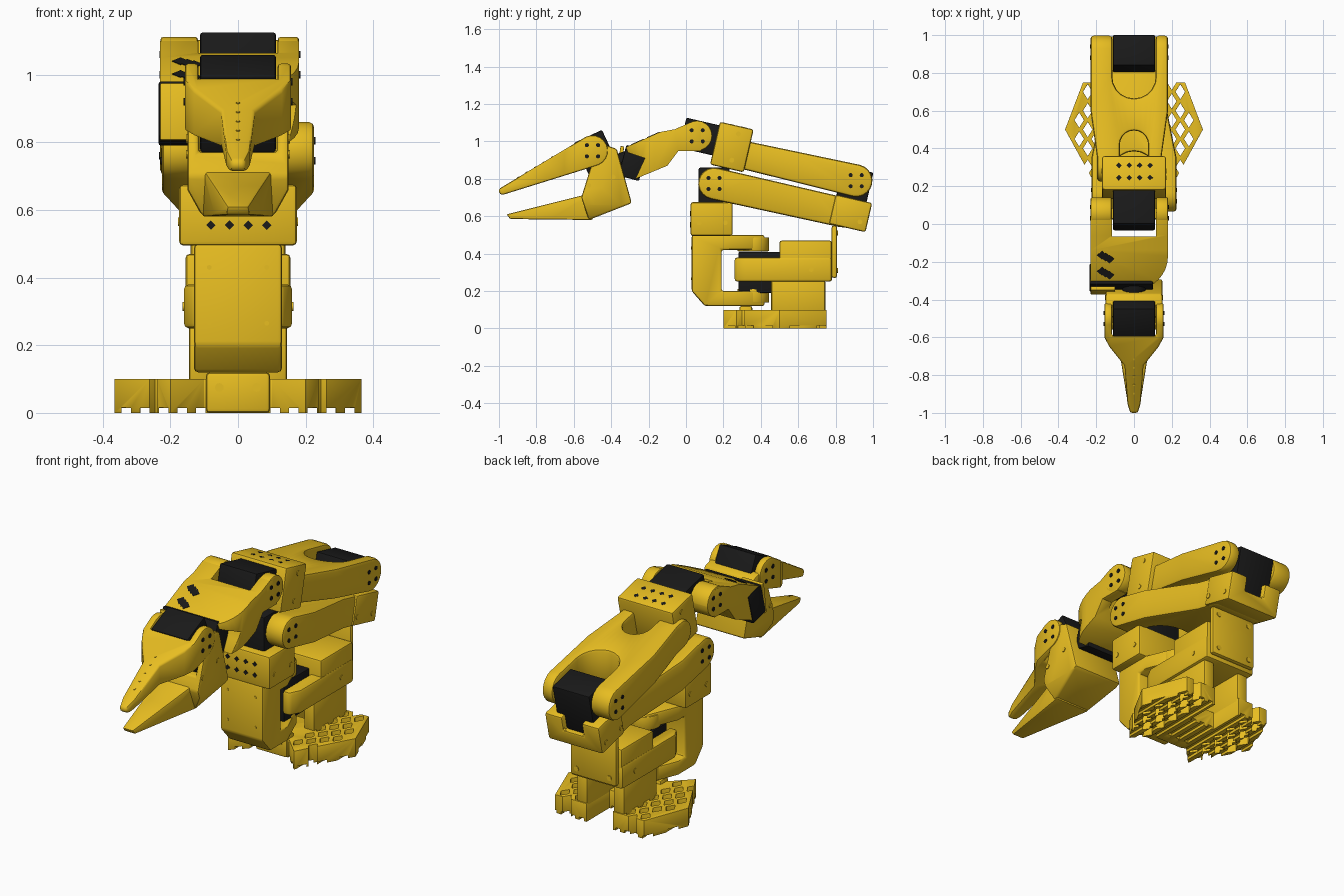
import bpy, bmesh
from math import sin, cos, pi, radians
from mathutils import Vector, Matrix

cube = bpy.data.objects.get("Cube")
if cube:
    bpy.data.objects.remove(cube, do_unlink=True)


def material(name, rgb):
    mat = bpy.data.materials.new(name)
    mat.use_nodes = True
    mat.diffuse_color = (*rgb, 1)
    mat.node_tree.nodes["Principled BSDF"].inputs["Base Color"].default_value = (*rgb, 1)
    return mat


YELLOW = material("yellow plastic", (.85, .54, .016))
BLACK = material("black plastic", (.01, .01, .01))

# Joint pivots as (y, z)
SHOULDER, ELBOW = Vector((.15, .775)), Vector((.91, .79))
WRIST, JAW, JAW_TIP = Vector((.06, 1.03)), Vector((-.5, .95)), Vector((-.98, .735))
ARM_TILT = -13


def to_object(name, bm, mat):
    bmesh.ops.recalc_face_normals(bm, faces=bm.faces)
    mesh = bpy.data.meshes.new(name)
    bm.to_mesh(mesh)
    bm.free()
    mesh.materials.append(mat)
    ob = bpy.data.objects.new(name, mesh)
    bpy.context.collection.objects.link(ob)
    return ob


def extrude(name, outline, axis, low, high, mat=YELLOW):
    """Extrude a flat outline along one axis (x is 0, y is 1, z is 2)."""
    bm = bmesh.new()
    verts = []
    for point in outline:
        place = list(point)
        place.insert(axis, low)
        verts.append(bm.verts.new(place))
    result = bmesh.ops.extrude_face_region(bm, geom=[bm.faces.new(verts)])
    step = Vector((0, 0, 0))
    step[axis] = high - low
    moved = [g for g in result["geom"] if isinstance(g, bmesh.types.BMVert)]
    bmesh.ops.translate(bm, vec=step, verts=moved)
    return to_object(name, bm, mat)


def apply_modifiers(ob):
    graph = bpy.context.evaluated_depsgraph_get()
    graph.update()
    ob.data = bpy.data.meshes.new_from_object(ob.evaluated_get(graph))
    ob.modifiers.clear()


def combine(ob, cutter, operation="DIFFERENCE"):
    mod = ob.modifiers.new("cut", "BOOLEAN")
    mod.operation, mod.solver, mod.object = operation, "EXACT", cutter
    apply_modifiers(ob)
    bpy.data.objects.remove(cutter, do_unlink=True)


def finish(ob, width=.012):
    mod = ob.modifiers.new("round", "BEVEL")
    mod.width, mod.segments, mod.limit_method = width, 2, "ANGLE"
    mod.angle_limit = radians(35)
    apply_modifiers(ob)
    ob.data.shade_smooth()
    ob.data.set_sharp_from_angle(angle=radians(35))
    return ob


def rect(centre, length, height, tilt=0):
    u = Vector((cos(radians(tilt)), sin(radians(tilt)))) * length / 2
    v = Vector((-sin(radians(tilt)), cos(radians(tilt)))) * height / 2
    c = Vector(centre)
    return [c - u - v, c + u - v, c + u + v, c - u + v]


def capsule(start, end, start_radius, end_radius, steps=10):
    """Outline of a tapered bar with round ends."""
    a, b = Vector(start), Vector(end)
    along = (b - a).normalized()
    across = Vector((-along.y, along.x))
    turns = [pi * k / steps for k in range(steps + 1)]
    return ([a + (across * cos(t) - along * sin(t)) * start_radius for t in turns]
            + [b + (along * sin(t) - across * cos(t)) * end_radius for t in turns])


def mirrored(half, shift=0):
    return [(shift + x, y) for x, y in half] + [(shift - x, y) for x, y in reversed(half)]


def slab(name, side, half, shift=0, mat=YELLOW, width=.012):
    return finish(extrude(name, side, 0, shift - half, shift + half, mat), width)


def sculpt(name, side, plan, slots=(), width=.015):
    """Part with a side outline (y, z), a plan outline (x, y) and slots from above."""
    ob = extrude(name, side, 0, -1, 1)
    combine(ob, extrude("plan", plan, 2, -1, 2), "INTERSECT")
    for slot in slots:
        combine(ob, extrude("slot", slot, 2, -2, 3))
    return finish(ob, width)


def fork(inner, outer, radius=.115):
    """Plan of the opening between the two prongs of a fork."""
    return capsule((0, inner), (0, outer), radius, radius)


def motor(name, centre, tilt=0):
    slab(name, rect(centre, .165, .28, tilt), .112, 0, BLACK, .008)


def studs(name, spots, normal, radius, depth=.005, sides=12, mat=YELLOW, stretch=1):
    """Short discs or diamonds that all face one way."""
    bm = bmesh.new()
    turn = Vector(normal).to_track_quat("Z", "Y").to_matrix().to_4x4()
    shape = turn @ Matrix.Diagonal((1, stretch, 1, 1))
    for spot in spots:
        bmesh.ops.create_cone(bm, cap_ends=True, segments=sides, radius1=radius, radius2=radius,
                              depth=depth, matrix=Matrix.Translation(spot) @ shape)
    return to_object(name, bm, mat)


def side_screws(name, points, half, shift=0, radius=.013, mat=YELLOW):
    studs(name, [(shift + s * half, y, z) for s in (-1, 1) for y, z in points], (1, 0, 0), radius, mat=mat)


def pivot_screws(name, pivot, half, shift=0):
    turns = [pi / 4 + k * pi / 2 for k in range(4)]
    ring = [pivot + Vector((cos(t), sin(t))) * .042 for t in turns]
    side_screws(name, ring, half, shift, .011, BLACK)


# Base foot: two wings with gaps front and back, diamond holes and grooves below
foot = extrude("base_foot", mirrored([(.1, .3), (.2, .2), (.365, .5), (.27, .75)]), 2, 0, .1)
combine(foot, extrude("gap", rect((0, .7), .16, .3), 2, -1, 1))
holes = []
for column in range(4):
    for row in range(5):
        x, y = .155 + .045 * column, .3 + .1 * row + .05 * (column % 2)
        if x < .33 - .42 * abs(y - .5):
            holes += [(x, y, 0), (-x, y, 0)]
combine(foot, studs("holes", holes, (0, 0, 1), .025, 1, 4, stretch=1.6))
for k in range(-6, 7):
    combine(foot, extrude("groove", rect((k * .055, 0), .028, .03), 1, 0, 1))
finish(foot, .004)
slab("base_front_lip", rect((.32, .06), .07, .12), .095)
studs("base_lip_screws", [(x, .285, .075) for x in (-.055, .055)], (0, 1, 0), .013)

# Base motor and its housing
for side, s in (("right", -1), ("left", 1)):
    slab("base_leg_" + side, rect((.6, .17), .29, .18), .033, s * .112)
sculpt("base_motor_arms", rect((.52, .315), .52, .13),
       mirrored([(.13, .26), (.16, .32), (.16, .78)]), [rect((0, .35), .17, .36)])
slab("base_motor_housing", rect((.64, .36), .28, .22), .155)
slab("base_back_plate", rect((.793, .41), .03, .28), .14)
studs("back_plate_screws", [(x, .809, z) for x in (-.1, .1) for z in (.31, .51)], (0, 1, 0), .014)
side_screws("housing_screws", [(.67, .315)], .161)
slab("base_motor", rect((.41, .3), .26, .22), .083, 0, BLACK, .008)

# Turning shoulder yoke, open at the back
yoke = extrude("shoulder_yoke", [(.03, .5), (.03, .2), (.1, .12), (.42, .12), (.42, .5)], 0, -1, 1)
combine(yoke, extrude("opening", rect((.35, .31), .32, .22), 0, -2, 2))
combine(yoke, extrude("plan", mirrored([(.13, 0), (.13, .25), (.06, .42)]), 2, -1, 1), "INTERSECT")
finish(yoke)
finish(studs("yoke_hubs", [(0, .36, z) for z in (.175, .45)], (0, 0, 1), .085, .075, 32), .006)
slab("shoulder_block", rect((.137, .585), .225, .18), .174)
studs("yoke_screws", [(x, .03, z) for x in (-.085, .085) for z in (.265, .43)], (0, 1, 0), .007)
DIAMOND_COLUMNS = [-.08 + .055 * k for k in range(4)]
studs("block_diamonds", [(x, .024, z) for x in DIAMOND_COLUMNS for z in (.555, .615)],
      (0, 1, 0), .014, sides=4, mat=BLACK)
side_screws("block_side_screws", [(.07, .565), (.21, .565)], .175)
motor("shoulder_motor", (.15, .72))

# Upper arm: forked at the shoulder, notched motor holder at the elbow
sculpt("upper_arm", capsule(SHOULDER, (.84, .62), .085, .08),
       mirrored([(.225, 0), (.225, .35), (.155, .7), (.155, 1)]), [fork(-.1, .27)])
holder = extrude("elbow_motor_holder", rect((.88, .615), .2, .16, ARM_TILT), 0, -.165, .165)
combine(holder, extrude("notch", rect((1, .67), .13, .15), 0, -.06, .06))
finish(holder)
pivot_screws("shoulder_pivot_screws", SHOULDER, .226)
side_screws("holder_screws", [(.8, .6), (.93, .57)], .166)
motor("elbow_motor", (.89, .715), ARM_TILT)

# Forearm: forked at the elbow, sleeve around the wrist motor
sculpt("forearm", capsule(ELBOW, (.3, .93), .087, .075),
       mirrored([(.17, 0), (.17, .35), (.205, .6), (.205, 1.1)], -.025),
       [fork(.78, 1.1), fork(.2, .42, .075)])
slab("forearm_sleeve", rect((.245, .97), .185, .235, ARM_TILT), .169)
pivot_screws("elbow_pivot_screws", ELBOW, .206, -.025)
studs("sleeve_diamonds", [(x, y, 1.145 - .23 * y) for x in DIAMOND_COLUMNS for y in (.245, .31)],
      (0, .23, .97), .015, sides=4, mat=BLACK)
side_screws("sleeve_screws", [(.28, 1.04), (.245, .9)], .17)
motor("wrist_motor", (.12, 1.015), ARM_TILT + 90)

# Wrist: rounded cowl, forked at the wrist motor, carrying the roll motor
curve = [(.18 * sin(t), -.17 - .18 * cos(t)) for t in (pi * k / 16 for k in range(9))]
sculpt("wrist_cowl", [(-.06, 1.065), (-.14, 1.05), (-.32, .97), (-.31, .94), (-.22, .91), (-.27, .8),
                      (-.1, .87), (-.04, .95), (.08, .95), (.08, 1.1), (.02, 1.1)],
       curve + [(.18, .2), (-.23, .2), (-.23, -.36)], [rect((0, .1), .235, .33)])
for side, x, half in (("right", -.174, .055), ("left", .149, .031)):
    slab("wrist_disc_" + side, capsule(WRIST, WRIST + Vector((0, .001)), .08, .08), half, x)
pivot_screws("wrist_pivot_screws", WRIST, .206, -.024)
slab("roll_motor", rect((-.285, .885), .115, .17, -15), .168, -.067, BLACK, .008)
slab("roll_motor_plate", rect((-.352, .89), .02, .17, -8), .065, -.165, YELLOW, .004)
studs("cowl_slots", [(x, y - .5 * x, 1.112 + .444 * (y - .5 * x)) for x in (-.17, -.15, -.13)
                     for y in (-.25, -.335)], (0, -.4, .9), .025, sides=4, mat=BLACK)
finish(studs("roll_horn", [(0, -.35, .87)], (0, -.93, -.37), .065, .1, 24, BLACK), .004)

# Gripper: fixed body with a motor window, and lower jaw
body = extrude("gripper_body", [(-.56, .7), (-.51, .86), (-.43, .98), (-.37, .96), (-.29, .67), (-.52, .58)],
               0, -.15, .15)
combine(body, extrude("front", mirrored([(.1, .57), (.15, .66), (.15, 1)]), 1, -1, 1), "INTERSECT")
combine(body, extrude("window", rect((-.59, .87), .2, .2), 0, -.117, .117))
finish(body)
sculpt("lower_jaw", [(-.96, .61), (-.94, .585), (-.5, .58), (-.48, .74), (-.56, .71)],
       mirrored([(.025, -1), (.07, -.72), (.11, -.48)]), width=.008)
motor("gripper_motor", (-.465, .9), 25)
side_screws("gripper_screws", [(-.52, .765), (-.39, .81)], .151)

# Moving upper jaw: forked around its motor
sculpt("upper_jaw", capsule(JAW, JAW_TIP, .083, .02),
       mirrored([(.02, -1), (.035, -.95), (.05, -.75), (.13, -.65), (.157, -.6), (.157, -.4)]),
       [rect((0, -.4), .234, .38)], .01)
pivot_screws("jaw_pivot_screws", JAW, .158)
dots = [JAW.lerp(JAW_TIP, t) + Vector((-.41, .91)) * (.083 - .063 * t) for t in (.4, .5, .6, .7, .8)]
studs("jaw_dots", [(0, y, z) for y, z in dots], (0, -.41, .91), .006)
